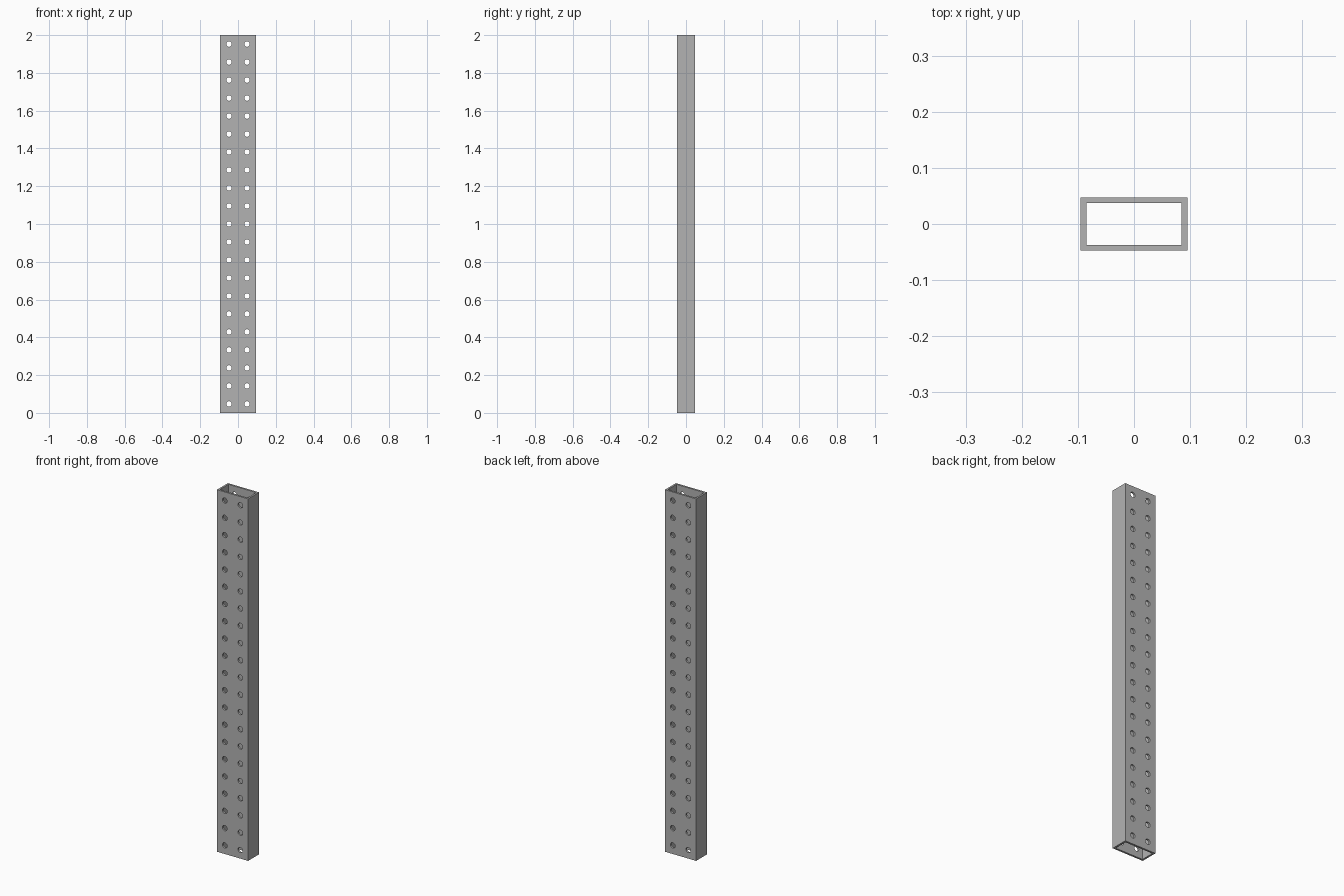
import bpy, bmesh
from mathutils import Matrix

cube = bpy.data.objects.get("Cube")
if cube:
    bpy.data.objects.remove(cube, do_unlink=True)

ROWS = 21
LENGTH = 2.0
PITCH = LENGTH / ROWS
HALF_W, HALF_D = PITCH, PITCH / 2
WALL = 0.0105
HOLE_R = 0.0145

metal = bpy.data.materials.new("grey_metal")
metal.use_nodes = True
colour = (0.45, 0.45, 0.45, 1)
metal.diffuse_color = colour
metal.node_tree.nodes["Principled BSDF"].inputs["Base Color"].default_value = colour


def make_object(name, bm):
    bmesh.ops.recalc_face_normals(bm, faces=bm.faces)
    mesh = bpy.data.meshes.new(name)
    bm.to_mesh(mesh)
    bm.free()
    mesh.materials.append(metal)
    obj = bpy.data.objects.new(name, mesh)
    bpy.context.collection.objects.link(obj)
    return obj


# Open rectangular tube: a frame profile extruded upwards
def rectangle(bm, hx, hy):
    return [bm.verts.new((sx * hx, sy * hy, 0))
            for sx, sy in ((-1, -1), (1, -1), (1, 1), (-1, 1))]


bm = bmesh.new()
outer = rectangle(bm, HALF_W, HALF_D)
inner = rectangle(bm, HALF_W - WALL, HALF_D - WALL)
for i in range(4):
    j = (i + 1) % 4
    bm.faces.new((outer[i], outer[j], inner[j], inner[i]))
result = bmesh.ops.extrude_face_region(bm, geom=bm.faces[:], use_keep_orig=True)
top = [v for v in result["geom"] if isinstance(v, bmesh.types.BMVert)]
bmesh.ops.translate(bm, verts=top, vec=(0, 0, LENGTH))
tube = make_object("perforated_tube", bm)

# Two columns of drills passing through the front and back walls
bm = bmesh.new()
turn = Matrix.Rotation(1.5707963, 4, "X")
for row in range(ROWS):
    for side in (-1, 1):
        place = Matrix.Translation((side * PITCH / 2, 0, (row + 0.5) * PITCH))
        bmesh.ops.create_cone(bm, cap_ends=True, segments=24, radius1=HOLE_R,
                              radius2=HOLE_R, depth=HALF_D * 4, matrix=place @ turn)
drills = make_object("hole_cutter", bm)
drills.hide_render = True

# Cut the holes, keep the result and drop the cutter
cut = tube.modifiers.new("holes", "BOOLEAN")
cut.operation = "DIFFERENCE"
cut.solver = "EXACT"
cut.object = drills
bpy.ops.object.select_all(action="DESELECT")
tube.select_set(True)
bpy.context.view_layer.objects.active = tube
bpy.ops.object.modifier_apply(modifier=cut.name)
bpy.data.objects.remove(drills, do_unlink=True)

# Round hole walls, crisp tube edges
bpy.ops.object.shade_smooth_by_angle(angle=0.6)
